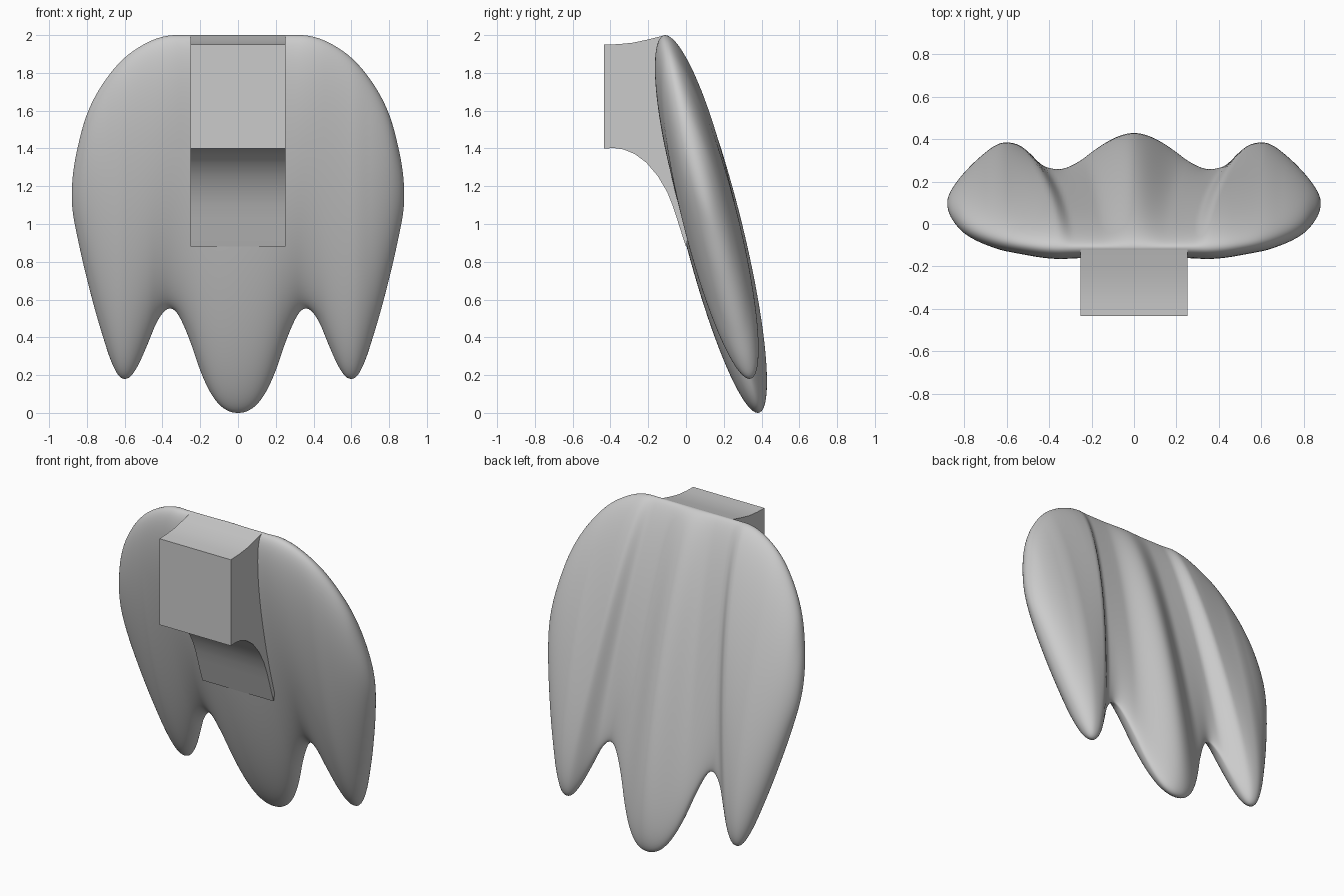
import bpy
import bmesh
import math

if "Cube" in bpy.data.objects:
    bpy.data.objects.remove(bpy.data.objects["Cube"], do_unlink=True)

GREY = bpy.data.materials.new("light grey")
GREY.use_nodes = True
GREY.diffuse_color = (0.6, 0.6, 0.6, 1)
GREY.node_tree.nodes["Principled BSDF"].inputs["Base Color"].default_value = (0.6, 0.6, 0.6, 1)

# Outline heights and half thickness as (distance from centre, value)
HALF = 0.88
BOTTOM = [(0, 0), (0.05, 0.01), (0.1, 0.045), (0.15, 0.115), (0.2, 0.225), (0.25, 0.37), (0.3, 0.49),
          (0.33, 0.538), (0.36, 0.553), (0.39, 0.538), (0.43, 0.48), (0.48, 0.36), (0.53, 0.25),
          (0.57, 0.192), (0.6, 0.18), (0.63, 0.195), (0.67, 0.27), (0.72, 0.42), (0.8, 0.71),
          (0.85, 0.93), (HALF, 1.15)]
TOP = [(0, 2), (0.33, 2), (0.42, 1.985), (0.5, 1.95), (0.6, 1.88), (0.7, 1.765), (0.8, 1.58),
       (0.85, 1.4), (HALF, 1.15)]
DEPTH = [(0, 0.162), (0.3, 0.15), (0.6, 0.15), (0.7, 0.132), (0.8, 0.095), (0.85, 0.06), (HALF, 0)]


def smooth_curve(table, u):
    """Smooth interpolation over the sweep angle, so the outline rounds off at the sides."""
    points = [(math.asin(x / HALF), y) for x, y in table]
    steps = [(q[1] - p[1]) / (q[0] - p[0]) for p, q in zip(points, points[1:])]
    slopes = [0]
    for a, b in zip(steps, steps[1:]):
        slopes.append((a + b) / 2 if a * b > 0 else 0)
    slopes.append(steps[-1])
    i = max(k for k in range(len(steps)) if k == 0 or points[k][0] <= u)
    (u0, y0), (u1, y1) = points[i], points[i + 1]
    h = u1 - u0
    t = (u - u0) / h
    return (y0 * (1 + 2 * t) * (1 - t) ** 2 + slopes[i] * h * t * (1 - t) ** 2
            + y1 * t * t * (3 - 2 * t) + slopes[i + 1] * h * t * t * (t - 1))


def ease(t):
    t = max(0, min(1, t))
    return t * t * (3 - 2 * t)


def groove(x, z):
    """Hollow on the back between the middle ridge and each outer lobe."""
    down = max(0, (2 - z) / 2)
    edge = 0.36 + 0.25 * down ** 1.2
    return (0.33 + 0.28 * down) * ease(x / (0.45 * edge)) * ease((edge - x) / (0.22 * edge))


def finish(bm, name, angle):
    bmesh.ops.recalc_face_normals(bm, faces=bm.faces)
    mesh = bpy.data.meshes.new(name)
    bm.to_mesh(mesh)
    bm.free()
    mesh.materials.append(GREY)
    obj = bpy.data.objects.new(name, mesh)
    bpy.context.collection.objects.link(obj)
    bpy.ops.object.select_all(action="DESELECT")
    obj.select_set(True)
    bpy.context.view_layer.objects.active = obj
    bpy.ops.object.shade_smooth_by_angle(angle=math.radians(angle))


# Leaning three-lobed plate, lofted from side to side
COLS, SEGS = 180, 96
bm = bmesh.new()
rings = []
for c in range(1, COLS):
    u = math.pi * (c / COLS - 0.5)
    x = HALF * math.sin(u)
    low, high, depth = (smooth_curve(table, abs(u)) for table in (BOTTOM, TOP, DEPTH))
    ring = []
    for s in range(SEGS):
        a = 2 * math.pi * s / SEGS
        z = (low + high) / 2 + (high - low) / 2 * math.cos(a)
        thick = depth * math.sin(a)
        if thick > 0:
            thick *= 1 - groove(abs(x), z)
        ring.append(bm.verts.new((x, 0.38 - 0.245 * z + thick, z)))
    rings.append(ring)
for r0, r1 in zip(rings, rings[1:]):
    for s in range(SEGS):
        t = (s + 1) % SEGS
        bm.faces.new((r0[s], r0[t], r1[t], r1[s]))
for ring in (rings[0], rings[-1]):
    bm.faces.new(ring)
finish(bm, "lobed_plate", 75)

# Mounting block with a curved underside flowing into the plate
PROFILE = [(-0.433, 1.95), (-0.433, 1.4), (-0.38, 1.402), (-0.33, 1.395), (-0.27, 1.37), (-0.21, 1.325),
           (-0.15, 1.255), (-0.1, 1.17), (-0.072, 1.1), (-0.05, 1.035), (-0.028, 0.965), (0, 0.88),
           (0.05, 1.1), (-0.07, 1.9), (-0.11, 2), (-0.2, 1.977), (-0.28, 1.96), (-0.36, 1.952)]
bm = bmesh.new()
sides = [[bm.verts.new((x, y, z)) for y, z in PROFILE] for x in (-0.252, 0.252)]
for side in sides:
    bm.faces.new(side)
for i in range(len(PROFILE)):
    j = (i + 1) % len(PROFILE)
    bm.faces.new((sides[0][i], sides[0][j], sides[1][j], sides[1][i]))
finish(bm, "mounting_block", 30)
